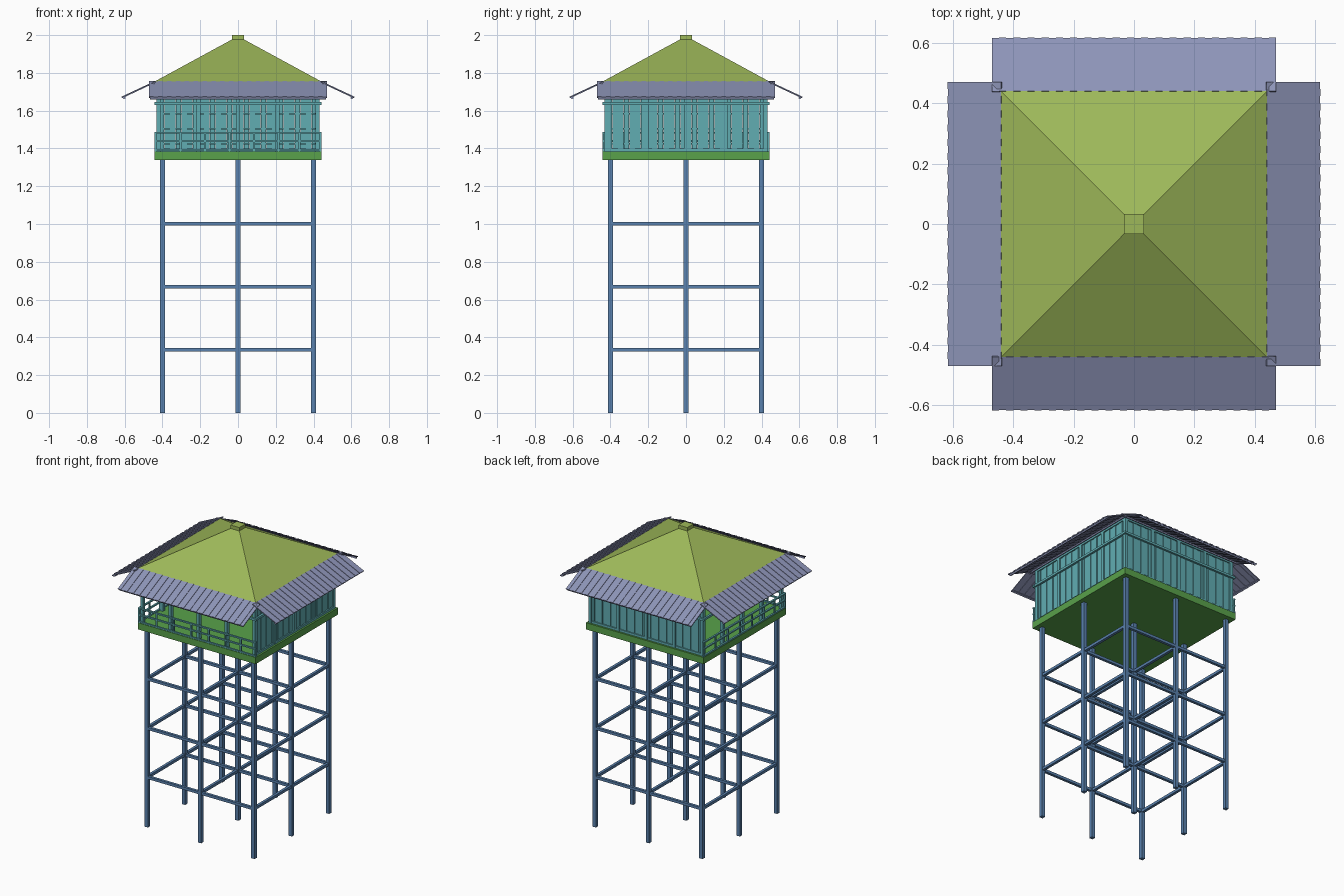
import bpy, bmesh
from math import pi, atan2, hypot
from mathutils import Matrix, Vector

if "Cube" in bpy.data.objects:
    bpy.data.objects.remove(bpy.data.objects["Cube"])


def mat(name, rgb):
    m = bpy.data.materials.new(name)
    m.diffuse_color = (*rgb, 1)
    m.use_nodes = True
    m.node_tree.nodes["Principled BSDF"].inputs["Base Color"].default_value = m.diffuse_color
    return m


BLUE = mat("blue_timber", (0.10, 0.22, 0.42))
TEAL = mat("teal_timber", (0.12, 0.42, 0.45))
GREEN = mat("green_deck", (0.10, 0.36, 0.07))
OLIVE = mat("olive_roof", (0.34, 0.48, 0.10))
SLATE = mat("slate_planks", (0.27, 0.30, 0.48))


def make(name, boxes, material, xf=Matrix()):
    """One object out of (x0, x1, y0, y1, z0, z1) boxes."""
    bm = bmesh.new()
    for x0, x1, y0, y1, z0, z1 in boxes:
        m = Matrix.Translation(((x0 + x1) / 2, (y0 + y1) / 2, (z0 + z1) / 2))
        s = Matrix.Diagonal((x1 - x0, y1 - y0, z1 - z0, 1))
        bmesh.ops.create_cube(bm, size=1, matrix=xf @ m @ s)
    me = bpy.data.meshes.new(name)
    bm.to_mesh(me)
    bm.free()
    me.materials.append(material)
    ob = bpy.data.objects.new(name, me)
    bpy.context.collection.objects.link(ob)
    return ob


def turn(k):
    return Matrix.Rotation(k * pi / 2, 4, 'Z')


# Stilts: 3 x 3 grid, tied by three levels of beams
grid = (-0.4, 0, 0.4)
w = 0.0125
make("stilts", [(x - w, x + w, y - w, y + w, 0, 1.345) for x in grid for y in grid], BLUE)
b = 0.009
ties = []
for z in (0.335, 0.668, 1.002):
    for g in grid:
        ties.append((-0.4, 0.4, g - b, g + b, z - b, z + b))
        ties.append((g - b, g + b, -0.4, 0.4, z - b, z + b))
make("tie_beams", ties, BLUE)

# Platform
make("platform", [(-0.442, 0.442, -0.442, 0.442, 1.34, 1.385)], GREEN)

# Cabin frame, drawn for the front and turned to four sides
SIDES = ("front", "right", "back", "left")
for k, side in enumerate(SIDES):
    posts = [(x - 0.011, x + 0.011, -0.431, -0.409, 1.385, 1.755)
             for x in (-0.42, -0.21, 0, 0.21)]
    rails = [(-0.442, 0.442, -0.441, -0.427, 1.63, 1.645),
             (-0.42, 0.42, -0.43, -0.41, 1.735, 1.755)]
    make(side + "_frame", posts + rails, TEAL, turn(k))

# Plank walls on the right and back, with inner battens
for k in (1, 2):
    n = 28
    p = 0.84 / n
    planks = []
    for i in range(n):
        x = -0.42 + i * p
        d = 0.003 * (i % 2)
        planks.append((x + 0.001, x + p - 0.001, -0.424 + d, -0.418 + d, 1.385, 1.75))
    battens = [(-0.42, 0.42, -0.415, -0.408, z, z + 0.008) for z in (1.42, 1.5, 1.58, 1.66)]
    sill = [(-0.42, 0.42, -0.43, -0.41, 1.385, 1.4)]
    make(SIDES[k] + "_plank_wall", planks + battens + sill, TEAL, turn(k))

# Railings on the open front and left
for k in (0, 3):
    rail = [(-0.442, 0.442, -0.442, -0.43, z, z + 0.009) for z in (1.387, 1.435, 1.478)]
    rail += [(x - 0.005, x + 0.005, -0.44, -0.431, 1.385, 1.48)
             for x in (-0.436, -0.305, -0.175, -0.045, 0.085, 0.215, 0.325, 0.436)]
    make(SIDES[k] + "_railing", rail, TEAL, turn(k))

# Sloping plank awnings
run, drop = 0.177, 0.083
length = hypot(run, drop)
tilt = Matrix.Translation((0, -0.44, 1.757)) @ Matrix.Rotation(atan2(drop, run), 4, 'X')
n = 40
p = 0.94 / n
for k, side in enumerate(SIDES):
    planks = []
    for i in range(n):
        x = -0.47 + i * p
        d = 0.003 * (i % 2)
        planks.append((x, x + p, -length, 0, -0.006 - d, -d))
    purlins = [(-0.465, 0.465, y, y + 0.012, -0.017, -0.008)
               for y in (-length + 0.004, -0.02)]
    make(side + "_awning", planks + purlins, SLATE, turn(k) @ tilt)

# Pyramid roof and cap
bpy.ops.mesh.primitive_cone_add(vertices=4, radius1=0.44 * 2 ** 0.5, radius2=0.03 * 2 ** 0.5,
                                depth=0.223, location=(0, 0, 1.8665), rotation=(0, 0, pi / 4))
roof = bpy.context.object
roof.name = "pyramid_roof"
roof.data.materials.append(OLIVE)
make("roof_cap", [(-0.033, 0.033, -0.033, 0.033, 1.975, 2.0)], OLIVE)
